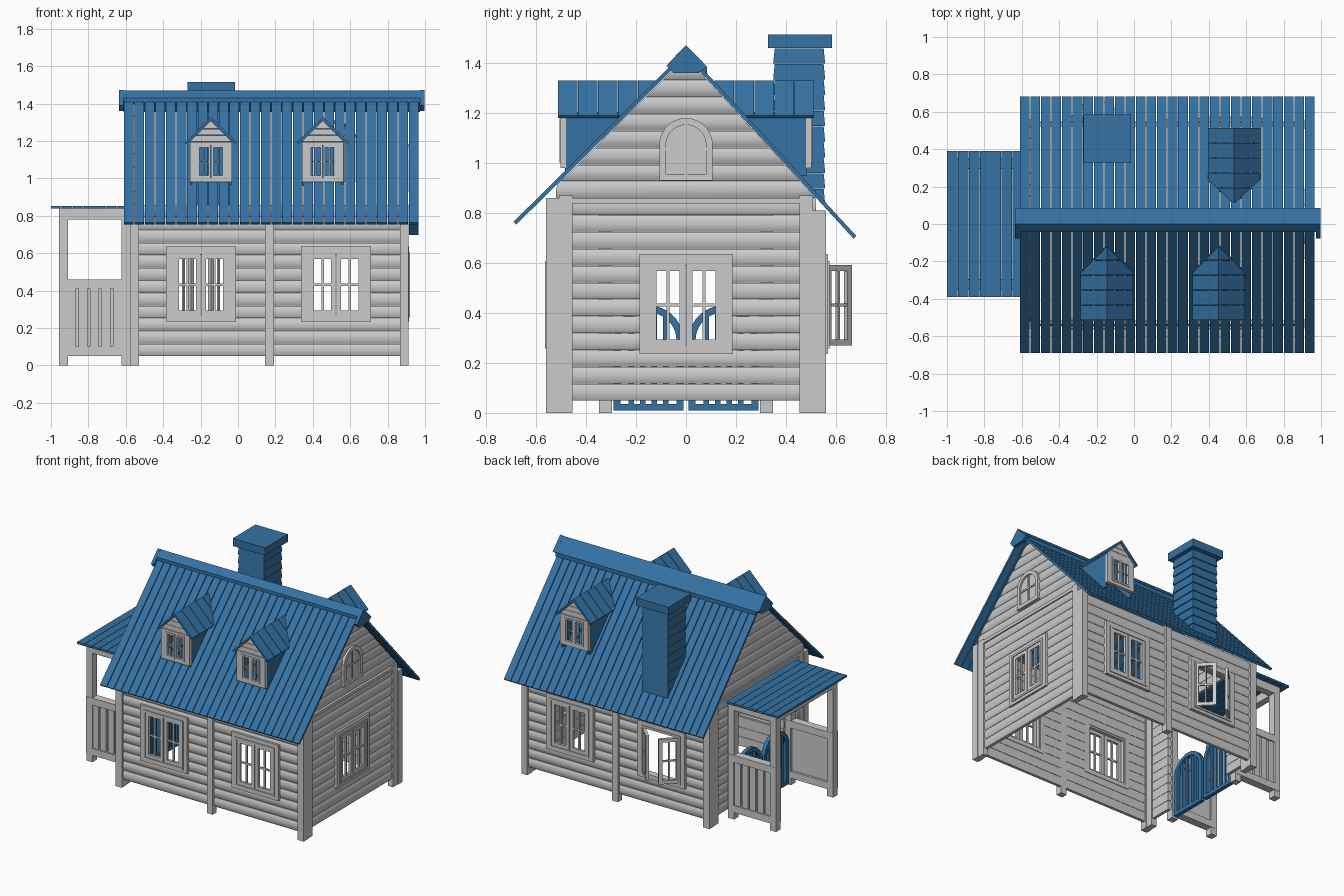
import bpy, bmesh, math
from mathutils import Matrix, Vector

if "Cube" in bpy.data.objects:
    bpy.data.objects.remove(bpy.data.objects["Cube"])

BLUE = bpy.data.materials.new("blue_paint")
BLUE.diffuse_color = (0.035, 0.17, 0.37, 1)
BLUE.use_nodes = True
BLUE.node_tree.nodes["Principled BSDF"].inputs["Base Color"].default_value = BLUE.diffuse_color
T = lambda x, y, z=0: Matrix.Translation((x, y, z))
R = lambda deg: Matrix.Rotation(math.radians(deg), 4, 'Z')
FLIP = Matrix.Scale(-1, 4, (1, 0, 0))
SF, SB, ZR = 0.993, 1.088, 1.45        # front and back roof slope, ridge height


def prism(bm, A, B):
    a, b = [bm.verts.new(p) for p in A], [bm.verts.new(p) for p in B]
    n = len(a)
    bm.faces.new(a)
    bm.faces.new(b[::-1])
    for i in range(n):
        j = (i + 1) % n
        bm.faces.new((a[j], a[i], b[i], b[j]))


def slab(bm, pts, y0, y1):             # outline in x,z pushed along y
    prism(bm, [(x, y0, z) for x, z in pts], [(x, y1, z) for x, z in pts])


def rect(x0, x1, z0, z1):
    return [(x0, z0), (x1, z0), (x1, z1), (x0, z1)]


def box(bm, x0, x1, y0, y1, z0, z1):
    slab(bm, rect(x0, x1, z0, z1), y0, y1)


def ring(bm, outer, inner, y0, y1):    # frame between two outlines
    L = [[bm.verts.new((x, y, z)) for x, z in o]
         for o, y in ((outer, y0), (inner, y0), (inner, y1), (outer, y1))]
    n = len(outer)
    for k in range(4):
        p, q = L[k], L[(k + 1) % 4]
        for i in range(n):
            j = (i + 1) % n
            bm.faces.new((p[i], p[j], q[j], q[i]))


def arch(hw, z0, spring, cx=0, n=14):
    return [(cx - hw, z0), (cx + hw, z0)] + [
        (cx + hw * math.cos(math.pi * i / n), spring + hw * math.sin(math.pi * i / n)) for i in range(n + 1)]


def finish(name, bm, M=None, blue=False, smooth=False):
    if M is not None:
        bm.transform(M)
    bmesh.ops.recalc_face_normals(bm, faces=bm.faces)
    me = bpy.data.meshes.new(name)
    bm.to_mesh(me)
    bm.free()
    if smooth:
        me.shade_smooth()
        me.set_sharp_from_angle(angle=math.radians(40))
    if blue:
        me.materials.append(BLUE)
    ob = bpy.data.objects.new(name, me)
    bpy.context.collection.objects.link(ob)
    return ob


# Walls: rows of rounded boards, split round openings and clipped to the gable
P = 0.0675
def wall(name, M, rows, limits, openings=()):
    bm = bmesh.new()
    for r in range(rows):
        z0 = 0.05 + r * P
        z1 = min(z0 + P - 0.002, 1.415)
        h = z1 - z0
        prof = [(.03, z0), (.009, z0), (.002, z0 + .2 * h), (0, z0 + .5 * h),
                (.002, z0 + .8 * h), (.009, z1), (.03, z1)]
        cuts = sorted((a, b) for a, b, lo, hi in openings if lo < z0 + h / 2 < hi)
        lo = [None] + [b for a, b in cuts]
        hi = [a for a, b in cuts] + [None]
        for s, e in zip(lo, hi):
            prism(bm, [(limits(z)[0] if s is None else s, y, z) for y, z in prof],
                  [(limits(z)[1] if e is None else e, y, z) for y, z in prof])
    return finish(name, bm, M, smooth=True)


def gable(z):
    return -min(0.52, (1.425 - z) / SF), min(0.52, (1.425 - z) / SB)


WX = (-0.198, 0.525)                   # window centres along the long walls
FRONT, BACK = T(0, -0.545), T(0, 0.548) @ R(180)
RIGHT, LEFT = T(0.9, 0) @ R(90), T(-0.57, 0) @ R(-90)
hole = lambda c: (c - 0.15, c + 0.15, 0.25, 0.59)
wall("front_wall", FRONT, 12, lambda z: (-0.55, 0.88), [hole(c) for c in WX])
wall("back_wall", BACK, 11, lambda z: (-0.88, 0.55), [hole(-c) for c in WX])
wall("right_wall", RIGHT, 21, gable, [hole(0)])
wall("left_wall", LEFT, 21, lambda z: (-gable(z)[1], -gable(z)[0]), [(-0.295, 0.295, 0, 0.79)])

# Posts and gable trim strips
bm = bmesh.new()
for x0, x1 in ((-0.578, -0.528), (0.865, 0.912)):
    for s, top in ((-1, 0.86), (1, 0.81)):
        for a, b, i, t in ((0.508, 0.56, 0, top), (0.455, 0.508, 0.004, 0.87)):
            box(bm, x0 + i, x1 - i, min(s * a, s * b), max(s * a, s * b), 0, t)
for y0, y1 in ((-0.56, -0.515), (0.515, 0.56)):
    box(bm, 0.145, 0.192, y0, y1, 0, 0.8)
finish("wall_posts", bm)
bm = bmesh.new()
box(bm, 0.885, 0.908, -0.455, 0.455, 0.838, 0.86)
box(bm, -0.575, -0.555, -0.455, 0.455, 0.85, 0.87)
finish("gable_trim", bm)


# Windows: casing, jamb and two sashes with glazing bars
def sash(name, M, w, z0, z1, stile, bar):
    bm = bmesh.new()
    ring(bm, rect(0, w, z0, z1), rect(stile, w - stile, z0 + stile, z1 - stile), -0.01, 0.01)
    box(bm, w / 2 - bar, w / 2 + bar, -0.006, 0.006, z0 + stile, z1 - stile)
    m = (z0 + z1) / 2
    box(bm, stile, w - stile, -0.005, 0.005, m - bar, m + bar)
    finish(name, bm, M)


def window(name, M, angle=0):
    bm = bmesh.new()
    ring(bm, rect(-.187, .187, .235, .635), rect(-.152, .152, .26, .603), -0.014, 0.034)
    ring(bm, rect(-.156, .156, .257, .607), rect(-.1425, .1425, .27, .592), -0.02, 0.03)
    finish(name + "_casing", bm, M)
    for side, F in (("left", Matrix()), ("right", FLIP)):
        sash(f"{name}_{side}_sash", M @ F @ T(-0.1425, -0.004) @ R(-angle), 0.14, 0.27, 0.592, 0.024, 0.006)


for i, c in enumerate(WX):
    window(f"front_window_{i + 1}", FRONT @ T(c, 0))
    window(f"back_window_{i + 1}", BACK @ T(-c, -0.006), 45 if i == 0 else 0)
window("right_window", RIGHT)

# Blind arched window in the right gable
bm = bmesh.new()
ring(bm, arch(.107, .93, 1.073), arch(.08, .957, 1.073), -0.014, 0.01)
box(bm, -.006, .006, -0.008, 0.01, .957, 1.153)
box(bm, -.08, .08, -0.008, 0.01, 1.05, 1.062)
slab(bm, arch(.085, .95, 1.073), -0.002, 0.01)
finish("arched_window", bm, RIGHT)

# Main roof planks
N, X0, X1 = 28, -0.61, 0.97
pitch = (X1 - X0) / N
for name, s, S, ye in (("front_roof", -1, SF, 0.69), ("back_roof", 1, SB, 0.682)):
    bm = bmesh.new()
    for i in range(N):
        a, b = X0 + i * pitch, X0 + (i + 1) * pitch - 0.005
        prof = [(0, ZR), (s * ye, ZR - S * ye), (s * (ye - 0.011), ZR - S * ye - 0.011), (0, ZR - 0.022)]
        prism(bm, [(a, y, z) for y, z in prof], [(b, y, z) for y, z in prof])
    finish(name, bm, blue=True)

# Ridge cap with end blocks
bm = bmesh.new()
cap = [(0, 1.47), (-.042, 1.43), (-.042, 1.405), (0, 1.44), (.085, 1.355), (.085, 1.385)]
end = [(0, 1.472), (-.078, 1.39), (-.05, 1.36), (.05, 1.36), (.085, 1.385)]
for prof, a, b in ((cap, -.612, .972), (end, -.635, -.612), (end, .972, .996)):
    prism(bm, [(a, y, z) for y, z in prof], [(b, y, z) for y, z in prof])
finish("ridge_cap", bm, blue=True)


def trim_to_roof(bm, S):               # remove whatever lies below the roof slope
    bmesh.ops.bisect_plane(bm, geom=bm.verts[:] + bm.edges[:] + bm.faces[:], plane_co=(0, 0, ZR - 0.01),
                           plane_no=Vector((0, -S, 1)).normalized(), clear_inner=True)


# Dormers
def dormer(name, M, S):
    bm = bmesh.new()
    for k in range(5):
        y = -0.512 + k * 0.08
        slab(bm, [(-.14, 1.19), (0, 1.33), (.14, 1.19), (.132, 1.18), (0, 1.312), (-.132, 1.18)], y, y + 0.077)
    for s in (-1, 1):
        box(bm, min(s * .1, s * .11), max(s * .1, s * .11), -0.485, -0.1, 0.95, 1.205)
    trim_to_roof(bm, S)
    finish(name + "_roof_and_cheeks", bm, M, blue=True)
    bm = bmesh.new()
    ring(bm, rect(-.112, .112, .98, 1.195), rect(-.074, .074, 1.003, 1.178), -0.503, -0.48)
    for a, b in ((1.197, 1.23), (1.232, 1.265), (1.267, 1.308)):
        wa, wb = 1.31 - a, 1.31 - b
        slab(bm, [(-wa, a), (wa, a), (wb, b), (-wb, b)], -0.498, -0.482)
    finish(name + "_face", bm, M)
    for side, F in (("left", Matrix()), ("right", FLIP)):
        sash(f"{name}_{side}_sash", M @ F @ T(-.074, -0.497), .073, 1.003, 1.178, 0.012, 0.003)


dormer("front_dormer_1", T(-0.145, 0), SF)
dormer("front_dormer_2", T(0.453, 0), SF)
dormer("back_dormer", T(0.535, 0) @ R(180), SB)

# Chimney of stacked lap boards, cut to the roof slope
bm = bmesh.new()
for k in range(10):
    z = 0.835 + k * 0.0625
    lo, hi = [[(-sx * w, y, zz) for sx, y in ((-1, -.453 - w), (1, -.453 - w), (1, -.453 + w), (-1, -.453 + w))]
              for w, zz in ((0.104, z), (0.098, z + 0.0615))]
    prism(bm, lo, hi)
trim_to_roof(bm, SB)
box(bm, -.128, .128, -.585, -.328, 1.46, 1.515)
finish("chimney", bm, T(-0.143, 0) @ R(180), blue=True)

# Porch roof, posts and beams
bm = bmesh.new()
for k in range(7):
    x = -1 + k * 0.0585
    box(bm, x, x + 0.056, -0.39, 0.39, 0.838, 0.853)
finish("porch_roof", bm, blue=True)
bm = bmesh.new()
for y in (-0.322, 0.322):
    for x in (-0.933, -0.6):
        box(bm, x - .024, x + .024, y - .026, y + .026, 0, 0.8)
    box(bm, -0.957, -0.577, y - .026, y + .026, 0.78, 0.838)
box(bm, -0.957, -0.909, -0.296, 0.296, 0.78, 0.838)
finish("porch_frame", bm)

# Porch side panels: frame, backing board and slats
for name, M in (("front_porch_panel", T(-0.767, -0.322)), ("back_porch_panel", T(-0.767, 0.322) @ R(180))):
    bm = bmesh.new()
    ring(bm, rect(-.19, .19, .05, .46), rect(-.145, .145, .1, .41), -0.028, 0.028)
    box(bm, -.15, .15, -0.005, 0.012, .095, .415)
    for k in range(5):
        x = -0.122 + k * 0.061
        box(bm, x - .024, x + .024, -0.02, -0.005, .1, .41)
    finish(name, bm, M)

# Arched swing gates in the doorway
for side, cx in (("left", -0.15), ("right", 0.15)):
    bm = bmesh.new()
    ring(bm, arch(.14, .01, .29, cx), arch(.112, .036, .29, cx), -0.014, 0.014)
    for k in range(4):
        u = -0.069 + k * 0.046
        box(bm, cx + u - .011, cx + u + .011, -0.009, 0.009, .03, .29 + math.sqrt(.12 ** 2 - u * u))
    finish(side + "_gate", bm, T(-0.6, 0) @ R(-90), blue=True)
